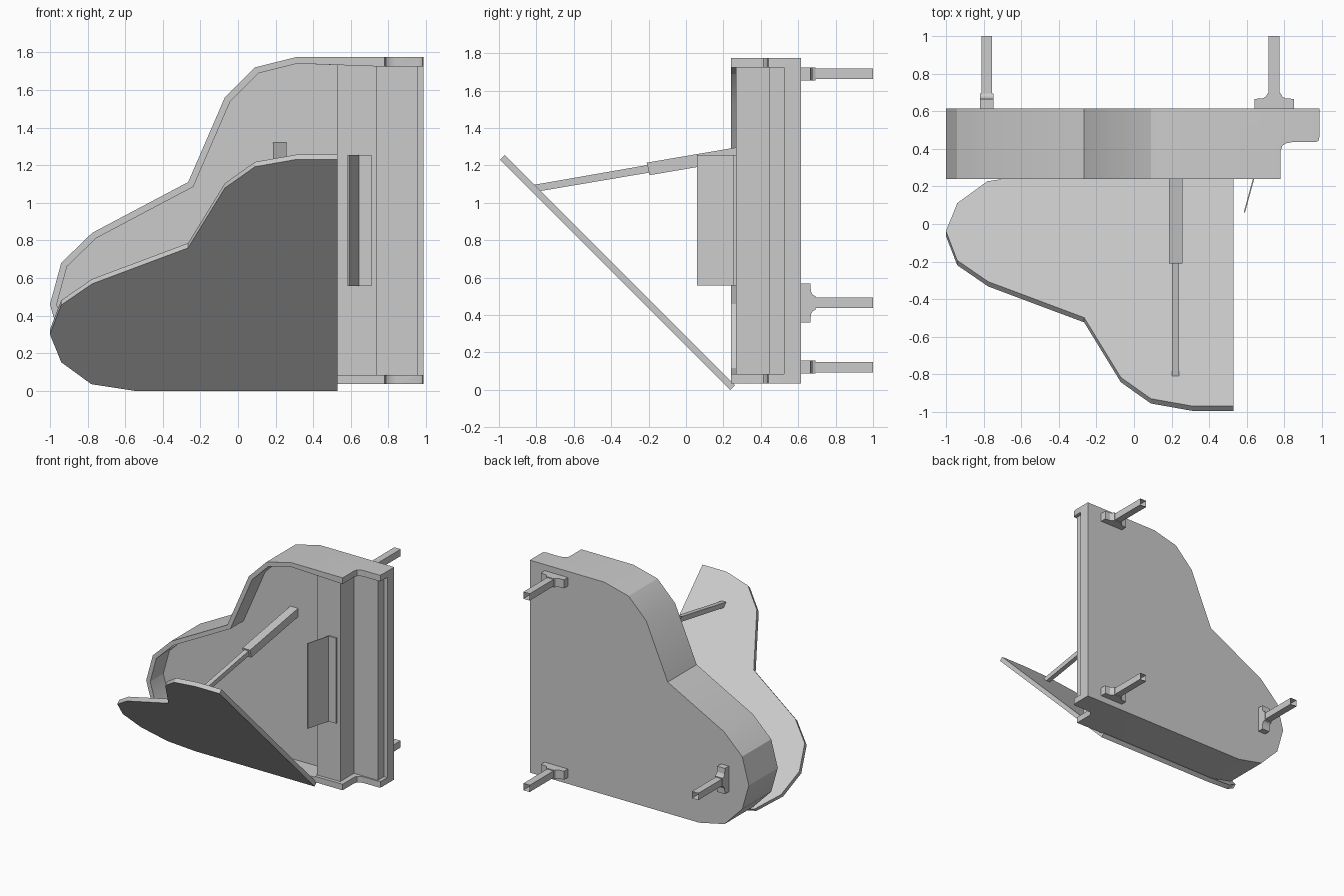
import bpy, bmesh
from math import radians, sqrt
from mathutils import Vector, Matrix

cube = bpy.data.objects.get("Cube")
if cube:
    bpy.data.objects.remove(cube, do_unlink=True)

grey = bpy.data.materials.new("plain grey")
grey.use_nodes = True
GREY = (0.6, 0.6, 0.6, 1)
grey.diffuse_color = GREY
grey.node_tree.nodes["Principled BSDF"].inputs["Base Color"].default_value = GREY


def prism(name, pts, lo, hi, place, open_end=False):
    """Extrude a 2D outline from lo to hi; place maps (a, b, depth) to a point."""
    bm = bmesh.new()
    near = [bm.verts.new(place(a, b, lo)) for a, b in pts]
    far = [bm.verts.new(place(a, b, hi)) for a, b in pts]
    bm.faces.new(near)
    if not open_end:
        bm.faces.new(far)
    for i in range(len(pts)):
        j = (i + 1) % len(pts)
        bm.faces.new((near[i], near[j], far[j], far[i]))
    bmesh.ops.recalc_face_normals(bm, faces=bm.faces)
    mesh = bpy.data.meshes.new(name)
    bm.to_mesh(mesh)
    bm.free()
    mesh.materials.append(grey)
    obj = bpy.data.objects.new(name, mesh)
    bpy.context.collection.objects.link(obj)
    return obj


def along_y(a, b, d):
    return (a, d, b)


def along_z(a, b, d):
    return (a, b, d)


def along_x(a, b, d):
    return (d, a, b)


def rect(a0, a1, b0, b1):
    return [(a0, b0), (a1, b0), (a1, b1), (a0, b1)]


def activate(obj):
    bpy.ops.object.select_all(action='DESELECT')
    bpy.context.view_layer.objects.active = obj
    obj.select_set(True)


def carve(obj, cutter):
    """Subtract the cutter from the object and throw it away."""
    mod = obj.modifiers.new("carve", 'BOOLEAN')
    mod.operation, mod.solver, mod.object = 'DIFFERENCE', 'EXACT', cutter
    activate(obj)
    bpy.ops.object.modifier_apply(modifier=mod.name)
    bpy.data.objects.remove(cutter, do_unlink=True)


def smooth(obj):
    activate(obj)
    bpy.ops.object.shade_smooth_by_angle(angle=radians(30))


def inset(pts, dist):
    """Move a clockwise closed outline inward by dist with mitred corners."""
    out = []
    for i, p in enumerate(pts):
        p = Vector(p)
        u = (p - Vector(pts[i - 1])).normalized()
        v = (Vector(pts[(i + 1) % len(pts)]) - p).normalized()
        n, m = Vector((u.y, -u.x)), Vector((v.y, -v.x))
        out.append(tuple(p + (n + m) * dist / (1 + n.dot(m))))
    return out


# Shared curved outline, measured from the straight side
BASE = 0.035
TAIL = [(-0.55, 0), (-0.78, 0.05), (-0.94, 0.215), (-1, 0.425), (-0.94, 0.645),
        (-0.775, 0.805), (-0.265, 1.075), (-0.07, 1.525), (0.09, 1.685), (0.31, 1.74)]


def outline(right):
    return TAIL + [(right, 1.74), (right, 0)]


def raised(pts):
    return [(x, t + BASE) for x, t in pts]


# Case: solid outline, then the cavity, key well and cheeks are carved away
FRONT, BACK = 0.24, 0.615
case = prism("case", raised(outline(0.985)), FRONT, BACK, along_y)
rim = raised(inset(TAIL + [(0.985, 1.74), (0.985, 0)], 0.035))[:len(TAIL)]
carve(case, prism("cut_cavity", rim + [(0.53, 1.732), (0.53, 0.076)], 0, 0.41, along_y))
carve(case, prism("cut_lip", rim + [(0.74, 1.725), (0.74, 0.085)], 0, 0.268, along_y))
carve(case, prism("cut_keys", rect(0.739, 0.956, 0.085, 1.725), 0, 0.445, along_y))
carve(case, prism("cut_rail", rect(0.955, 1.1, 0.085, 1.725), 0, 0.525, along_y))
cheek = [(0.78, 0.1), (0.78, 0.39), (0.788, 0.415), (0.805, 0.428), (0.84, 0.435),
         (0.965, 0.435), (0.98, 0.442), (0.985, 0.46), (1.1, 0.46), (1.1, 0.1)]
carve(case, prism("cut_cheeks", cheek, -0.1, 2, along_z))
smooth(case)

# Lid propped open at 45 degrees on the straight side
H = 1 / sqrt(2)


def on_lid(x, t, n):
    return (x, 0.237 + (n - t) * H, (n + t) * H)


smooth(prism("lid", outline(0.528), 0, 0.036, on_lid))

# Two-stage lid prop
prism("prop_sleeve", [(-0.21, 1.215), (-0.195, 1.148), (0.42, 1.253), (0.42, 1.322)],
      0.187, 0.257, along_x)
prism("prop_rod", [(-0.81, 1.097), (-0.78, 1.063), (-0.19, 1.163), (-0.19, 1.205)],
      0.202, 0.24, along_x)

# Music desk: leaning panel and its foot
prism("music_desk", [(0.583, 0.06), (0.59, 0.06), (0.645, 0.262), (0.638, 0.262)],
      0.557, 1.255, along_z)
prism("music_desk_foot", rect(0.64, 0.71, 0.255, 0.27), 0.557, 1.255, along_z)

# Legs: flared bracket, collar and a hollow square post
half = [(0.105, 0), (0.105, 0.05), (0.06, 0.053), (0.043, 0.063), (0.036, 0.078)]
bracket = half + [(-a, b) for a, b in reversed(half)]
for name, x, z, turned in (("tail_leg", -0.783, 0.465, True),
                           ("upper_leg", 0.745, 1.69, False),
                           ("lower_leg", 0.745, 0.122, False)):
    def place(a, b, d):
        return (x + d, BACK + b, z + a) if turned else (x + a, BACK + b, z + d)
    prism(name + "_bracket", bracket, -0.035, 0.035, place)
    prism(name, rect(x - 0.029, x + 0.029, z - 0.028, z + 0.028), BACK + 0.07, 1, along_y,
          open_end=True)
